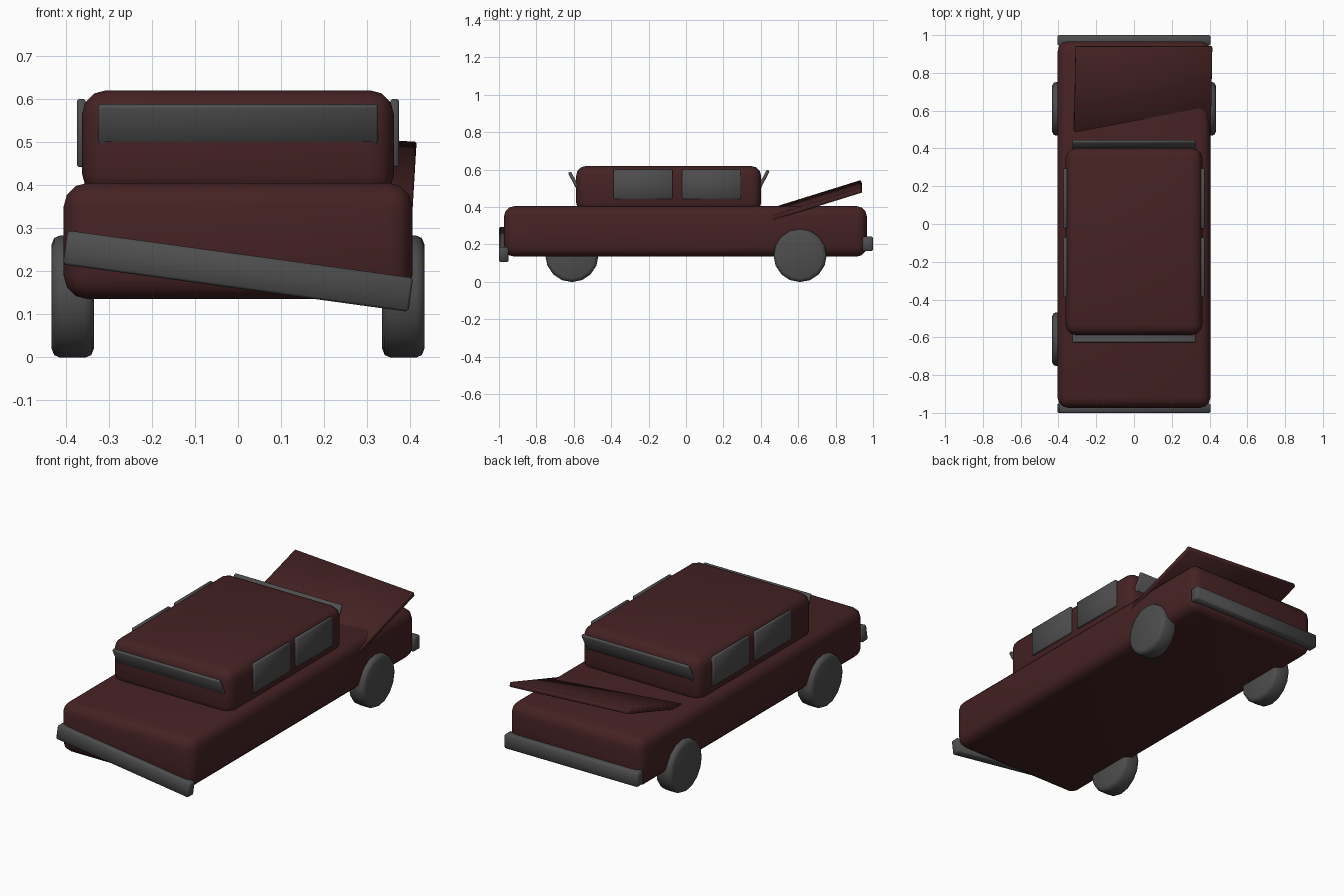
import bpy
from math import radians, pi
from mathutils import Vector

if "Cube" in bpy.data.objects:
    bpy.data.objects.remove(bpy.data.objects["Cube"])


def material(name, color):
    mat = bpy.data.materials.new(name)
    mat.use_nodes = True
    mat.diffuse_color = color
    mat.node_tree.nodes["Principled BSDF"].inputs["Base Color"].default_value = color
    return mat


RED = material("dark red paint", (0.06, 0.016, 0.017, 1))
GREY = material("dark grey", (0.075, 0.075, 0.075, 1))


def finish(obj, name, mat, bevel, segments):
    obj.name = name
    obj.data.materials.append(mat)
    bpy.ops.object.transform_apply(location=False, rotation=False, scale=True)
    mod = obj.modifiers.new("Rounded edges", "BEVEL")
    mod.width = bevel
    mod.segments = segments
    mod.limit_method = "ANGLE"
    mod.angle_limit = radians(40)
    bpy.ops.object.modifier_apply(modifier=mod.name)
    bpy.ops.object.shade_smooth_by_angle(angle=radians(50))
    return obj


def box(name, mat, center, size, bevel, segments=2, rotation=(0, 0, 0)):
    bpy.ops.mesh.primitive_cube_add(size=1, location=center,
                                    rotation=[radians(a) for a in rotation])
    obj = bpy.context.object
    obj.scale = size
    return finish(obj, name, mat, bevel, segments)


def wheel(name, x, y):
    bpy.ops.mesh.primitive_cylinder_add(vertices=16, radius=0.142, depth=0.098,
                                        location=(x, y, 0.141), rotation=(0, pi / 2, 0))
    return finish(bpy.context.object, name, GREY, 0.02, 2)


# Body and cabin
box("body", RED, (0, -0.003, 0.27), (0.81, 1.94, 0.27), 0.055, 3)
box("cabin", RED, (0, -0.093, 0.495), (0.724, 0.99, 0.25), 0.055, 3)

# Boot lid, sprung open and sagging to one side
tilt = (17.3, 3.4, 0)
lid = box("boot_lid", RED, (0.048, 0.70, 0.437), (0.725, 0.50, 0.025), 0.004, 1, tilt)

# Windscreens lean outward, sunk into the cabin at the bottom
box("front_windscreen", GREY, (0, -0.588, 0.52), (0.65, 0.018, 0.15), 0.005, 1, (28, 0, 0))
box("rear_windscreen", GREY, (0, 0.405, 0.53), (0.65, 0.018, 0.15), 0.005, 1, (-28, 0, 0))

# Side windows
for side, x in (("left", 1), ("right", -1)):
    for place, y in (("front", -0.23), ("rear", 0.135)):
        box(f"{side}_{place}_window", GREY, (x * 0.364, y, 0.521),
            (0.02, 0.315, 0.158), 0.004, 1)

# Bumpers, the front one hanging crooked
box("front_bumper", GREY, (0, -0.975, 0.2), (0.81, 0.05, 0.08), 0.006, 1, (0, 7.8, 0))
box("rear_bumper", GREY, (0, 0.972, 0.203), (0.81, 0.055, 0.077), 0.006, 1)

# Three wheels, the front left one is missing
for name, x, y in (("rear_left_wheel", 1, 1), ("rear_right_wheel", -1, 1),
                   ("front_right_wheel", -1, -1)):
    wheel(name, x * 0.384, y * 0.61)
